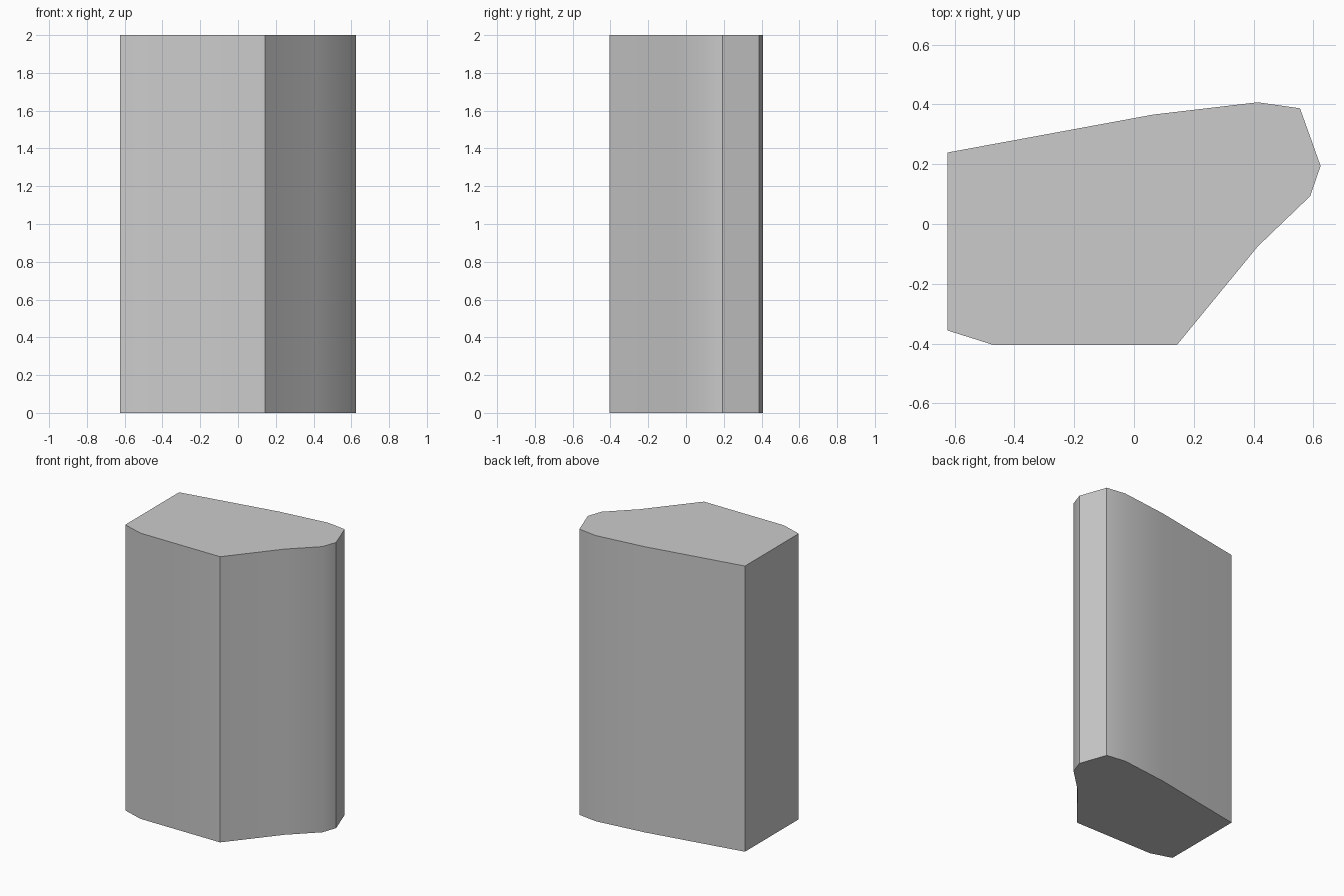
import bpy
import bmesh

cube = bpy.data.objects.get("Cube")
if cube:
    bpy.data.objects.remove(cube, do_unlink=True)

HEIGHT = 2.0

# Plain grey material
grey = bpy.data.materials.new("light grey")
grey.use_nodes = True
colour = (0.6, 0.6, 0.6, 1)
grey.diffuse_color = colour
grey.node_tree.nodes["Principled BSDF"].inputs["Base Color"].default_value = colour

# Plan outline, counter-clockwise from the front left corner
outline = [
    (-0.624, -0.356), (-0.472, -0.404), (0.144, -0.404), (0.414, -0.075),
    (0.589, 0.093), (0.624, 0.194), (0.592, 0.284), (0.555, 0.387),
    (0.414, 0.407), (0.065, 0.366), (-0.624, 0.239),
]

# Column: the outline extruded straight up
bm = bmesh.new()
base = bm.faces.new([bm.verts.new((x, y, 0)) for x, y in outline])
extruded = bmesh.ops.extrude_face_region(bm, geom=[base], use_keep_orig=True)
top = [v for v in extruded["geom"] if isinstance(v, bmesh.types.BMVert)]
bmesh.ops.translate(bm, verts=top, vec=(0, 0, HEIGHT))
bmesh.ops.recalc_face_normals(bm, faces=bm.faces)

mesh = bpy.data.meshes.new("column")
bm.to_mesh(mesh)
bm.free()
mesh.materials.append(grey)
column = bpy.data.objects.new("column", mesh)
bpy.context.collection.objects.link(column)

# Soften the shallow bends, keep the corners sharp
bpy.ops.object.select_all(action="DESELECT")
column.select_set(True)
bpy.context.view_layer.objects.active = column
bpy.ops.object.shade_smooth_by_angle(angle=0.5236)
